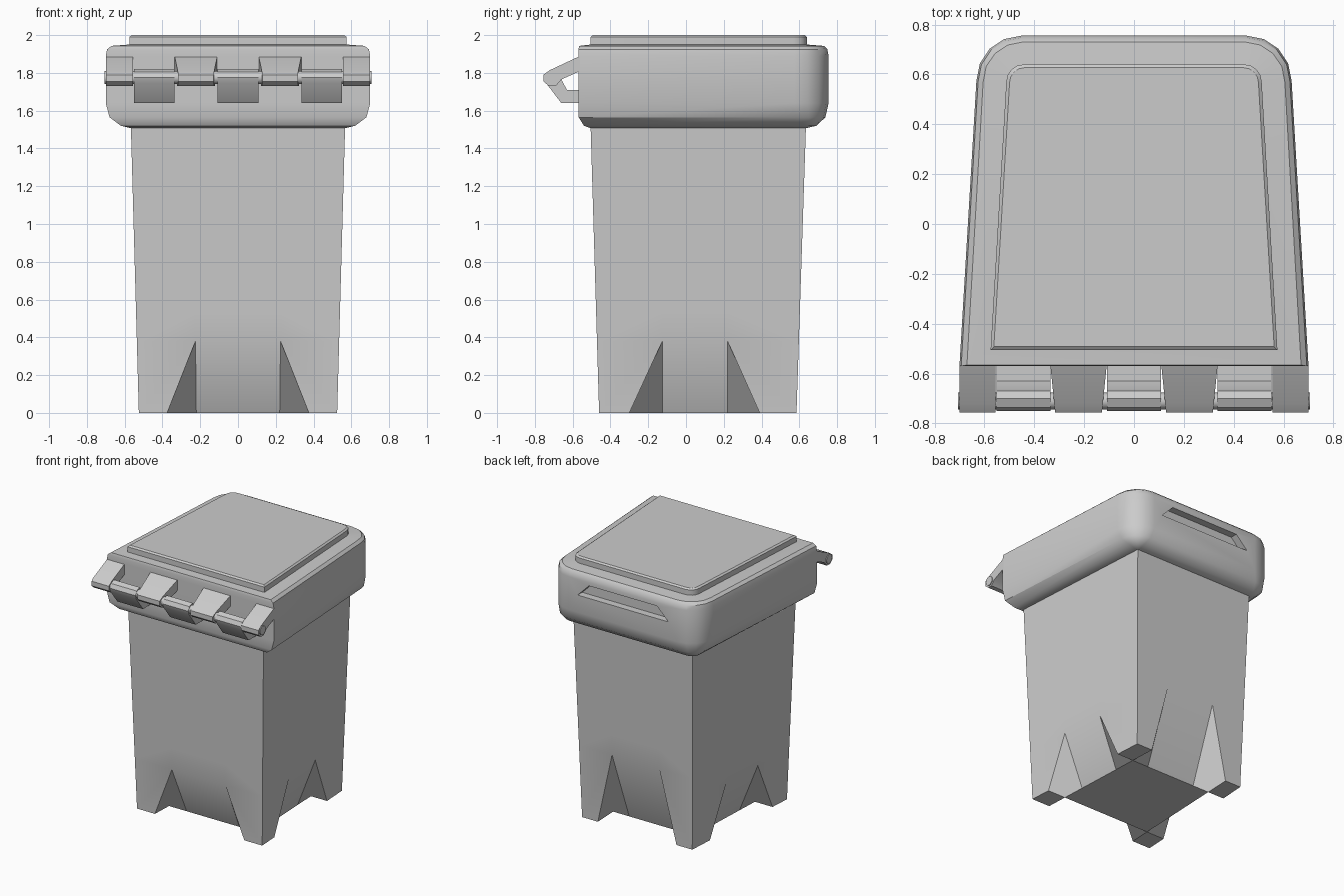
import bpy, bmesh, math
from mathutils import Vector

if "Cube" in bpy.data.objects:
    bpy.data.objects.remove(bpy.data.objects["Cube"])


def make_object(name, bm, smooth=True, angle=32):
    bmesh.ops.remove_doubles(bm, verts=bm.verts, dist=0.0005)
    bmesh.ops.recalc_face_normals(bm, faces=bm.faces)
    me = bpy.data.meshes.new(name)
    bm.to_mesh(me)
    bm.free()
    ob = bpy.data.objects.new(name, me)
    bpy.context.collection.objects.link(ob)
    if smooth:
        bpy.ops.object.select_all(action='DESELECT')
        ob.select_set(True)
        bpy.context.view_layer.objects.active = ob
        bpy.ops.object.shade_smooth_by_angle(angle=math.radians(angle))
    return ob


def face(bm, pts):
    bm.faces.new([bm.verts.new(p) for p in pts])


# --- Tapered bin body with a sloping recess at the foot of each side ---
TOP = 1.515
FX, FY = (-0.375, 0.375), (-0.30, 0.39)      # floor rectangle
PX, PY = (-0.225, 0.225), (-0.125, 0.22)     # recessed panel spans


def bx(z):
    w = 0.525 + 0.042 * z / TOP
    return (-w, w)


def by(z):
    return (-0.46 - 0.045 * z / TOP, 0.585 + 0.05 * z / TOP)


def body_side(bm, place, across, depth, foot, panel, floor, apex):
    row = apex + 0.16

    def P(h, z):
        return place(h, depth(z), z)
    for i in (0, 1):
        c = lambda z: P(across(z)[i], z)
        inner = place(foot[i], floor, 0)
        p = place(panel[i], floor, 0)
        face(bm, [c(0), P(foot[i], 0), P(panel[i], apex), c(apex)])
        face(bm, [P(panel[i], apex), P(foot[i], 0), inner, p])
        face(bm, [c(apex), P(panel[i], apex), P(panel[i], row), c(row)])
    a, b = panel
    face(bm, [P(a, apex), P(b, apex), place(b, floor, 0), place(a, floor, 0)])
    face(bm, [P(a, apex), P(b, apex), P(b, row), P(a, row)])
    l, r = across(row)
    tl, tr = across(TOP)
    face(bm, [P(l, row), P(a, row), P(b, row), P(r, row), P(tr, TOP), P(tl, TOP)])


bm = bmesh.new()
for i in (0, 1):
    body_side(bm, lambda h, d, z: (h, d, z), bx, lambda z: by(z)[i],
              FX, PX, FY[i], (0.38, 0.55)[i])
    body_side(bm, lambda h, d, z: (d, h, z), by, lambda z: bx(z)[i],
              FY, PY, FX[i], 0.38)
    for j in (0, 1):
        x, y = bx(0)[i], by(0)[j]
        face(bm, [(x, y, 0), (FX[i], y, 0), (FX[i], FY[j], 0), (x, FY[j], 0)])
face(bm, [(FX[0], FY[0], 0), (PX[0], FY[0], 0), (PX[1], FY[0], 0), (FX[1], FY[0], 0),
          (FX[1], PY[0], 0), (FX[1], PY[1], 0), (FX[1], FY[1], 0), (PX[1], FY[1], 0),
          (PX[0], FY[1], 0), (FX[0], FY[1], 0), (FX[0], PY[1], 0), (FX[0], PY[0], 0)])
# The whole body narrows towards the back
for v in bm.verts:
    y0, y1 = by(v.co.z)
    v.co.x *= 1 - 0.12 * (v.co.y - y0) / (y1 - y0)
make_object("bin_body", bm, angle=28)


# --- Lid: loft of outlines with sharp front and rounded back corners ---
def outline(front, back, y0, y1, r, z, n=4):
    right = [(front, y0)]
    for k in range(n + 1):
        a = math.pi / 2 * k / n
        right.append((back - r + r * math.cos(a), y1 - r + r * math.sin(a)))
    pts = right + [(-x, y) for x, y in reversed(right)]
    return [Vector((x, y, z)) for x, y in pts]


# front half width, back half width, front y, back y, corner radius, z
rings = [
    (0.565, 0.500, -0.505, 0.635, 0.01, 1.507),
    (0.62, 0.553, -0.54, 0.69, 0.06, 1.52),
    (0.68, 0.610, -0.568, 0.738, 0.14, 1.565),
    (0.70, 0.632, -0.57, 0.755, 0.18, 1.64),
    (0.70, 0.632, -0.57, 0.755, 0.18, 1.89),
    (0.693, 0.625, -0.57, 0.748, 0.175, 1.925),
    (0.67, 0.605, -0.565, 0.73, 0.16, 1.943),
    (0.575, 0.512, -0.505, 0.640, 0.07, 1.95),
    (0.575, 0.512, -0.505, 0.640, 0.07, 1.99),
    (0.562, 0.499, -0.492, 0.627, 0.06, 2.0),
]
bm = bmesh.new()
loops = [[bm.verts.new(p) for p in outline(*r)] for r in rings]
for a, b in zip(loops, loops[1:]):
    for k in range(len(a)):
        m = (k + 1) % len(a)
        bm.faces.new((a[k], a[m], b[m], b[k]))
bm.faces.new(loops[0])
bm.faces.new(loops[-1])
lid = make_object("lid", bm, angle=35)

# Grip slot cut into the back of the lid
bm = bmesh.new()
slot = [(-0.38, 1.77), (0.38, 1.77), (0.285, 1.865), (-0.285, 1.865)]
near = [bm.verts.new((x, 0.70, z)) for x, z in slot]
far = [bm.verts.new((x, 0.85, z)) for x, z in slot]
bm.faces.new(near)
bm.faces.new(far)
for k in range(4):
    m = (k + 1) % 4
    bm.faces.new((near[k], near[m], far[m], far[k]))
cutter = make_object("slot_cutter", bm, smooth=False)
cutter.hide_render = True
cutter.hide_viewport = True
mod = lid.modifiers.new("grip_slot", 'BOOLEAN')
mod.operation = 'DIFFERENCE'
mod.solver = 'EXACT'
mod.object = cutter
lid.modifiers.move(len(lid.modifiers) - 1, 0)


# --- Hinge knuckles: side profiles extruded across the front ---
def knuckle(name, profile, x0, x1, taper=0.0):
    bm = bmesh.new()
    sides = []
    for x, s in ((x0, 1), (x1, -1)):
        sides.append([bm.verts.new((x + s * taper * (-0.57 - y) / 0.18, y, z))
                      for y, z in profile])
        bm.faces.new(sides[-1])
    a, b = sides
    for k in range(len(a)):
        m = (k + 1) % len(a)
        bm.faces.new((a[k], a[m], b[m], b[k]))
    make_object(name, bm)


upper = [(-0.56, 1.89), (-0.72, 1.815), (-0.755, 1.79), (-0.755, 1.755),
         (-0.725, 1.73), (-0.69, 1.73), (-0.66, 1.765), (-0.56, 1.81)]
lower = [(-0.74, 1.745), (-0.66, 1.64), (-0.56, 1.64), (-0.56, 1.71), (-0.63, 1.71),
         (-0.66, 1.765), (-0.67, 1.80), (-0.70, 1.82), (-0.735, 1.805), (-0.75, 1.775)]
for x0, x1, t in ((-0.70, -0.555, 0), (-0.335, -0.11, 0.018),
                  (0.11, 0.335, 0.018), (0.555, 0.70, 0)):
    knuckle("upper_hinge_knuckle", upper, x0, x1, t)
for c in (-0.443, 0, 0.443):
    knuckle("lower_hinge_knuckle", lower, c - 0.108, c + 0.108)

# Hinge pin
bpy.ops.mesh.primitive_cylinder_add(vertices=12, radius=0.034, depth=1.412,
                                    location=(0, -0.71, 1.775),
                                    rotation=(0, math.pi / 2, 0))
bpy.context.object.name = "hinge_pin"
bpy.ops.object.shade_smooth_by_angle(angle=math.radians(35))
